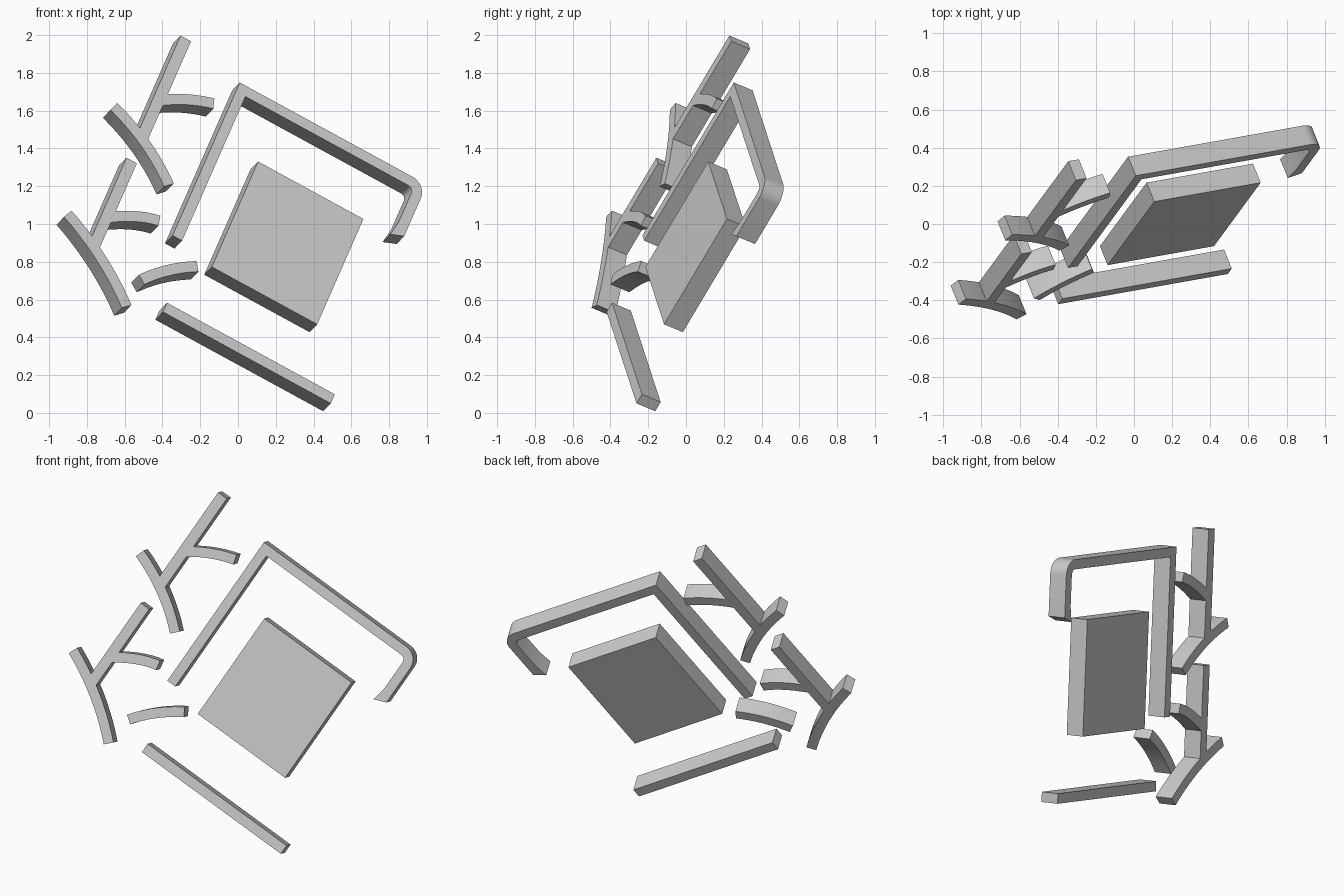
import bpy, bmesh, math
from mathutils import Vector, Matrix

if "Cube" in bpy.data.objects:
    bpy.data.objects.remove(bpy.data.objects["Cube"], do_unlink=True)

DEPTH = 0.115
WIDTH = 0.06

# Tilted working plane shared by all parts
right = Vector((0.8675, 0.1544, -0.473)).normalized()
normal = right.cross(Vector((0.353, 0.480, 0.804))).normalized()
up = normal.cross(right)
PLANE = Matrix((right, up, normal)).transposed().to_4x4()
PLANE.translation = normal * 0.417

# Single grey material
grey = bpy.data.materials.new("light_grey")
grey.use_nodes = True
grey.diffuse_color = (0.6, 0.6, 0.6, 1)
grey.node_tree.nodes["Principled BSDF"].inputs["Base Color"].default_value = (0.6, 0.6, 0.6, 1)


def plate(name, outline):
    """Extrude a flat outline backwards from the working plane."""
    bm = bmesh.new()
    face = bm.faces.new([bm.verts.new((x, y, 0)) for x, y in outline])
    back = bmesh.ops.extrude_face_region(bm, geom=[face], use_keep_orig=True)["geom"]
    moved = [v for v in back if isinstance(v, bmesh.types.BMVert)]
    bmesh.ops.translate(bm, verts=moved, vec=(0, 0, -DEPTH))
    bmesh.ops.recalc_face_normals(bm, faces=bm.faces)
    mesh = bpy.data.meshes.new(name)
    bm.to_mesh(mesh)
    bm.free()
    mesh.materials.append(grey)
    obj = bpy.data.objects.new(name, mesh)
    bpy.context.collection.objects.link(obj)
    obj.matrix_world = PLANE
    bpy.ops.object.select_all(action="DESELECT")
    obj.select_set(True)
    bpy.context.view_layer.objects.active = obj
    bpy.ops.object.shade_smooth_by_angle(angle=math.radians(35))


def box(name, x0, y0, x1, y1):
    plate(name, [(x0, y0), (x1, y0), (x1, y1), (x0, y1)])


def bent_bar(name, start, middle, end, steps=10):
    """Bar of constant width along a gentle curve through three points."""
    a, m, b = Vector(start), Vector(middle), Vector(end)
    c = 2 * m - (a + b) / 2
    left, right_side = [], []
    for i in range(steps + 1):
        k = i / steps
        p = a * (1 - k) ** 2 + c * 2 * k * (1 - k) + b * k ** 2
        d = ((c - a) * (1 - k) + (b - c) * k).normalized()
        side = Vector((-d.y, d.x)) * WIDTH / 2
        left.append(p + side)
        right_side.append(p - side)
    plate(name, right_side + left[::-1])


def corner(cx, cy, r, steps=8):
    """Quarter circle from the top round to the right."""
    angles = [math.pi / 2 * (1 - i / steps) for i in range(steps + 1)]
    return [(cx + r * math.cos(a), cy + r * math.sin(a)) for a in angles]


# Central panel and lower bar
box("center_panel", -0.519, 0.469, 0.124, 1.163)
box("bottom_bar", -0.662, 0.088, 0.362, 0.148)

# Open frame with a rounded corner and a short hooked end
outer = corner(0.272, 1.440, 0.09)
inner = corner(0.272, 1.440, 0.032)[::-1]
plate("open_frame",
      [(-0.780, 0.522), (-0.780, 1.530)] + outer
      + [(0.362, 1.190), (0.289, 1.160), (0.304, 1.250)] + inner
      + [(-0.722, 1.472), (-0.722, 0.522)])

# Small slanted bar
bent_bar("slanted_bar", (-0.837, 0.198), (-0.725, 0.326), (-0.591, 0.430))

# Lower branched piece
bent_bar("lower_branch_base", (-1.343, 0.334), (-1.082, 0.194), (-0.853, 0.012))
box("lower_branch_stem", -1.175, 0.250, -1.112, 0.802)
bent_bar("lower_branch_arm", (-1.140, 0.430), (-1.003, 0.517), (-0.877, 0.562))

# Upper branched piece
bent_bar("upper_branch_base", (-1.348, 1.038), (-1.112, 0.932), (-0.907, 0.780))
box("upper_branch_stem", -1.173, 0.955, -1.109, 1.608)
bent_bar("upper_branch_arm", (-1.140, 1.200), (-1.005, 1.286), (-0.862, 1.343))
